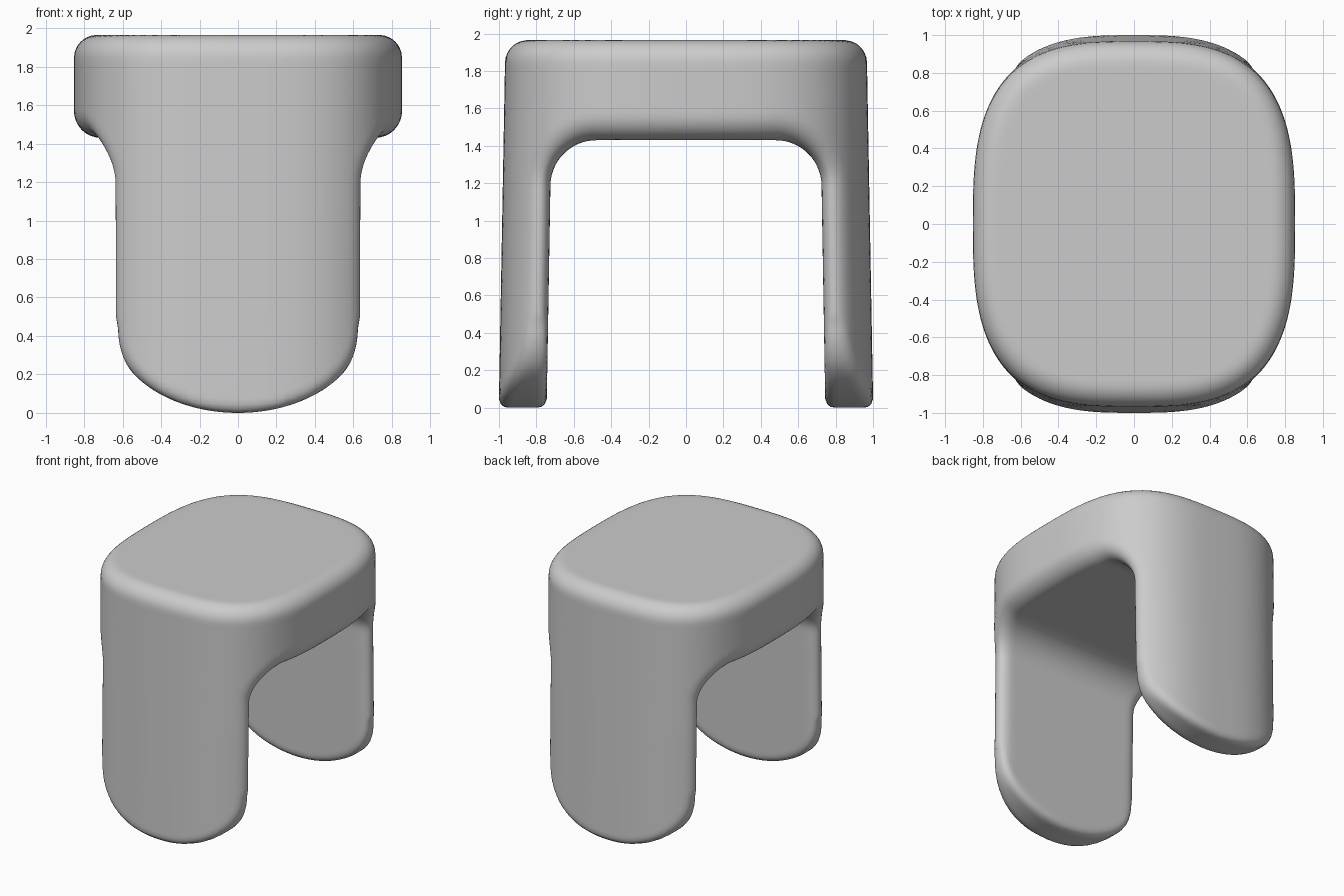
import bpy, bmesh, math
from mathutils import Vector

default = bpy.data.objects.get("Cube")
if default:
    bpy.data.objects.remove(default)

# Main dimensions
HALF_WIDTH, TOP = 0.853, 1.965
LEG_HALF, LEG_ROUND = 0.65, 0.45
ARCH_TOP, ARCH_R = 1.43, 0.24
PLAN_POWER = 3


def half_depth(z):
    return 1.001 - 0.018 * z


def half_arch(z):
    return 0.745 - 0.017 * z


def prism(name, outline, place, start, end):
    """Closed solid from a flat outline, swept from start to end."""
    bm = bmesh.new()
    rings = [[bm.verts.new(place(a, b, t)) for a, b in outline] for t in (start, end)]
    for ring in rings:
        bm.faces.new(ring)
    n = len(outline)
    for i in range(n):
        j = (i + 1) % n
        bm.faces.new((rings[0][i], rings[0][j], rings[1][j], rings[1][i]))
    bmesh.ops.recalc_face_normals(bm, faces=bm.faces)
    mesh = bpy.data.meshes.new(name)
    bm.to_mesh(mesh)
    bm.free()
    obj = bpy.data.objects.new(name, mesh)
    bpy.context.scene.collection.objects.link(obj)
    return obj


def arc(cy, cz, ry, rz, first, last, steps=24):
    angles = [math.radians(first + (last - first) * i / steps) for i in range(steps + 1)]
    return [(cy + ry * math.cos(a), cz + rz * math.sin(a)) for a in angles]


def signed_power(v, p):
    return math.copysign(abs(v) ** p, v)


# Soft square block, slightly wider at the floor
plan = [(HALF_WIDTH * signed_power(c, 2 / PLAN_POWER), signed_power(s, 2 / PLAN_POWER))
        for c, s in arc(0, 0, 1, 1, 0, 360, 96)[:-1]]
stool = prism("stool", plan, lambda a, b, t: (a, b * half_depth(t), t), 0, TOP)

# Arched opening from side to side
arch_c = half_arch(ARCH_TOP) + 0.004 - ARCH_R
arch_z = ARCH_TOP - ARCH_R
opening = ([(half_arch(-0.2), -0.2)] + arc(arch_c, arch_z, ARCH_R, ARCH_R, 0, 90)
           + arc(-arch_c, arch_z, ARCH_R, ARCH_R, 90, 180) + [(-half_arch(-0.2), -0.2)])
tunnel = prism("arch_cutter", opening, lambda a, b, t: (t, a, b), -1.2, 1.2)

# Front outline with rounded feet
feet = arc(0, LEG_ROUND, LEG_HALF, LEG_ROUND, 180, 360, 48) + [(1.2, 1.37), (1.2, 2.2),
                                                              (-1.2, 2.2), (-1.2, 1.37)]
foot_tool = prism("foot_cutter", feet, lambda a, b, t: (a, t, b), -1.2, 1.2)

for tool, operation in ((tunnel, 'DIFFERENCE'), (foot_tool, 'INTERSECT')):
    tool.hide_render = True
    cut = stool.modifiers.new(tool.name, 'BOOLEAN')
    cut.operation, cut.solver, cut.object = operation, 'EXACT', tool
grid = stool.modifiers.new("even_grid", 'REMESH')
grid.mode, grid.voxel_size = 'VOXEL', 0.03

evaluated = stool.evaluated_get(bpy.context.evaluated_depsgraph_get())
solid = bpy.data.meshes.new_from_object(evaluated)
stool.modifiers.clear()
stool.data = solid
for tool in (tunnel, foot_tool):
    bpy.data.objects.remove(tool)


# Rounded form: distance to each face, blended with a fillet radius
def oval(x, y, a, b, power):
    u, v = abs(x) / a, abs(y) / b
    r = max((u ** power + v ** power) ** (1 / power), 1e-6)
    slope = math.hypot((u / r) ** (power - 1) / a, (v / r) ** (power - 1) / b)
    return (r - 1) / max(slope, 1e-6)


def fillet(a, b, r):
    return min(-r, max(a, b)) + math.hypot(max(r + a, 0), max(r + b, 0))


def form(x, y, z):
    body = fillet(oval(x, y, HALF_WIDTH, half_depth(z), PLAN_POWER), z - TOP, 0.12)
    qy, qz = abs(y) - half_arch(z) + ARCH_R, z - ARCH_TOP + ARCH_R
    arch = min(max(qy, qz), 0) + math.hypot(max(qy, 0), max(qz, 0)) - ARCH_R
    body = fillet(body, -arch, 0.14)
    foot = oval(x, max(0, LEG_ROUND - z), LEG_HALF, LEG_ROUND, 2)
    return fillet(body, foot - 0.6 * max(0, z - LEG_ROUND), 0.05)


def settle(verts, steps):
    e = 0.0005
    for v in verts:
        for _ in range(steps):
            x, y, z = v.co
            f = form(x, y, z)
            if abs(f) < 0.0001:
                break
            g = Vector((form(x + e, y, z) - f, form(x, y + e, z) - f,
                        form(x, y, z + e) - f)) / e
            move = g * (-f / max(g.length_squared, 0.05))
            if move.length > 0.05:
                move.length = 0.05
            v.co += move


# Relax the grid onto the rounded form
bm = bmesh.new()
bm.from_mesh(stool.data)
for _ in range(3):
    settle(bm.verts, 3)
    bmesh.ops.smooth_vert(bm, verts=bm.verts, factor=0.5, use_axis_x=True,
                          use_axis_y=True, use_axis_z=True)
settle(bm.verts, 5)
bmesh.ops.recalc_face_normals(bm, faces=bm.faces)
for face in bm.faces:
    face.smooth = True
    face.material_index = 0
bm.to_mesh(stool.data)
bm.free()

# Single plain grey
grey = bpy.data.materials.new("light_grey")
grey.use_nodes = True
colour = (0.6, 0.6, 0.6, 1)
grey.diffuse_color = colour
grey.node_tree.nodes["Principled BSDF"].inputs["Base Color"].default_value = colour
stool.data.materials.clear()
stool.data.materials.append(grey)
